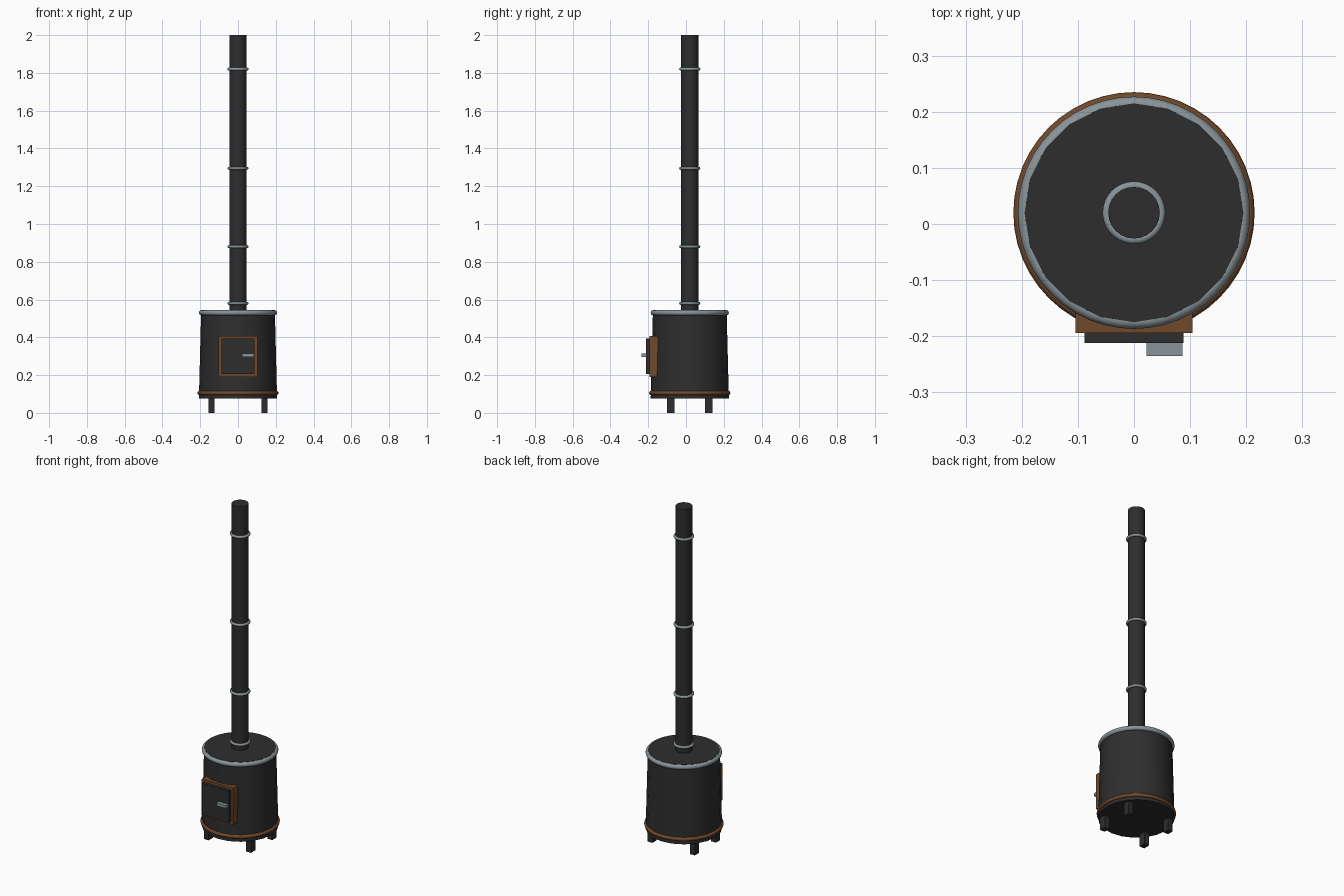
import bpy
import math

cube = bpy.data.objects.get("Cube")
if cube:
    bpy.data.objects.remove(cube, do_unlink=True)

CY = 0.02  # the drum axis sits slightly behind the centre


def material(name, rgb):
    m = bpy.data.materials.new(name)
    m.use_nodes = True
    m.diffuse_color = (*rgb, 1)
    bsdf = next(n for n in m.node_tree.nodes if n.type == 'BSDF_PRINCIPLED')
    bsdf.inputs["Base Color"].default_value = (*rgb, 1)
    return m


iron = material("black iron", (0.027, 0.027, 0.027))
copper = material("brown copper", (0.165, 0.065, 0.024))
steel = material("grey steel", (0.25, 0.30, 0.32))


def finish(name, mat, smooth=True):
    ob = bpy.context.object
    ob.name = name
    ob.data.materials.clear()
    ob.data.materials.append(mat)
    if smooth:
        bpy.ops.object.shade_smooth_by_angle(angle=math.radians(40))
    return ob


def tube(name, r_bottom, r_top, z0, z1, sides, mat):
    bpy.ops.mesh.primitive_cone_add(vertices=sides, radius1=r_bottom, radius2=r_top,
                                    depth=z1 - z0, location=(0, CY, (z0 + z1) / 2))
    return finish(name, mat)


def ring(name, major, minor, z, mat):
    bpy.ops.mesh.primitive_torus_add(major_segments=48, minor_segments=12,
                                     major_radius=major, minor_radius=minor,
                                     location=(0, CY, z))
    return finish(name, mat)


def box(name, lo, hi, mat):
    centre = [(a + b) / 2 for a, b in zip(lo, hi)]
    bpy.ops.mesh.primitive_cube_add(size=1, location=centre)
    bpy.context.object.scale = [b - a for a, b in zip(lo, hi)]
    bpy.ops.object.transform_apply(location=False, rotation=False, scale=True)
    return finish(name, mat, smooth=False)


# Drum with its two hoops
tube("drum", 0.207, 0.195, 0.075, 0.545, 20, iron)
ring("top_hoop", 0.193, 0.014, 0.53, steel)
ring("bottom_hoop", 0.204, 0.011, 0.105, copper)

# Chimney pipe and its joint collars
tube("chimney_pipe", 0.046, 0.046, 0.53, 2.0, 24, iron)
for i, z in enumerate((0.58, 0.88, 1.295, 1.82)):
    ring(f"pipe_collar_{i + 1}", 0.048, 0.008, z, steel)

# Door: surround, panel and handle
box("door_frame", (-0.104, -0.194, 0.19), (0.104, -0.12, 0.408), copper)
box("door_panel", (-0.088, -0.212, 0.206), (0.088, -0.19, 0.394), iron)
box("door_handle", (0.022, -0.235, 0.297), (0.086, -0.205, 0.314), steel)

# Four square legs
for side, sx in (("left", 1), ("right", -1)):
    for end, sy in (("front", -1), ("back", 1)):
        x, y = 0.14 * sx, CY + 0.10 * sy
        box(f"{end}_{side}_leg", (x - 0.016, y - 0.02, 0), (x + 0.016, y + 0.02, 0.09), iron)
